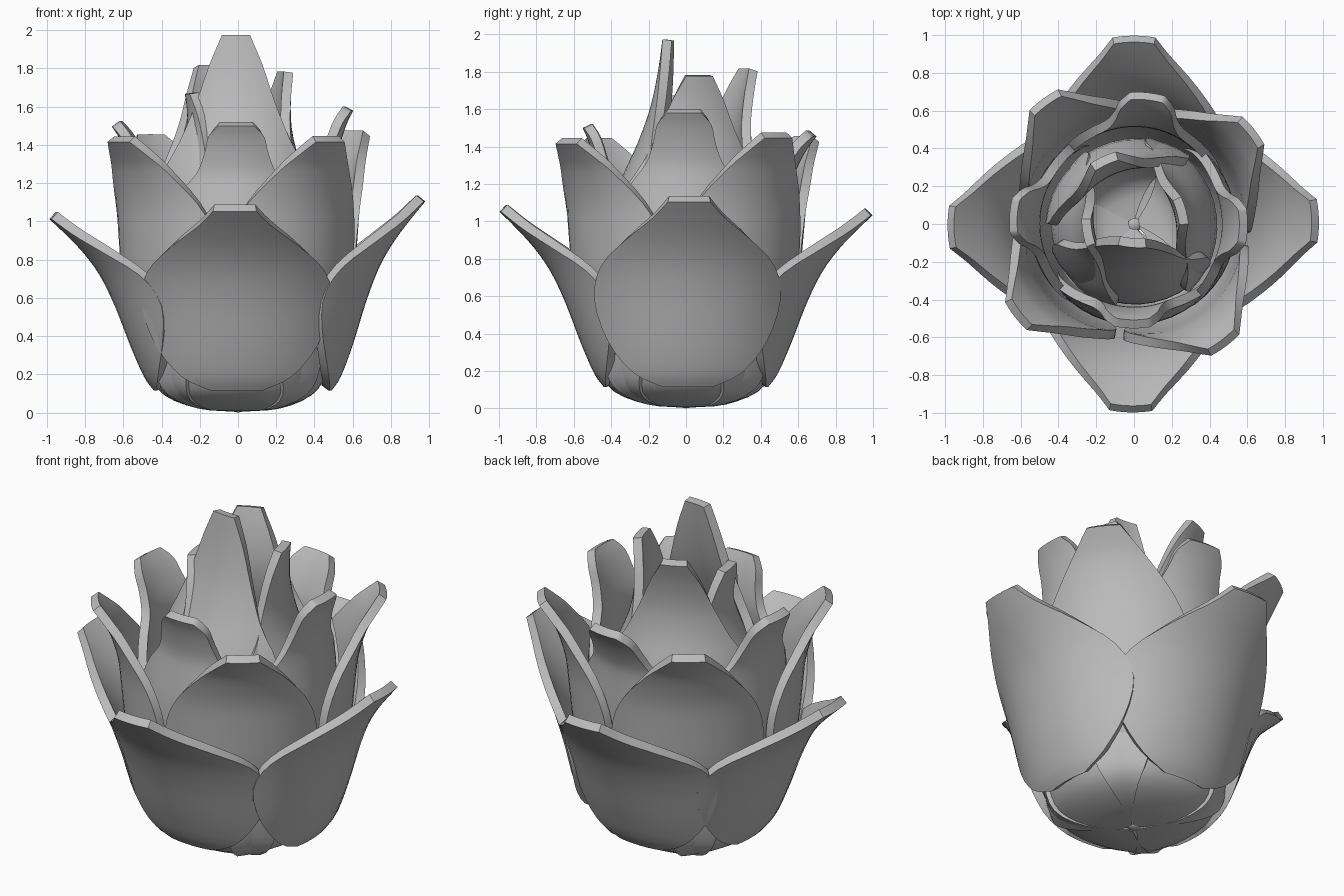
import bpy, bmesh, math
from mathutils import Vector

cube = bpy.data.objects.get("Cube")
if cube:
    bpy.data.objects.remove(cube)

grey = bpy.data.materials.new("petal_grey")
grey.use_nodes = True
colour = (0.5, 0.5, 0.5, 1)
grey.diffuse_color = colour
grey.node_tree.nodes["Principled BSDF"].inputs["Base Color"].default_value = colour


def finish(bm, name, thickness=0):
    bmesh.ops.recalc_face_normals(bm, faces=bm.faces)
    mesh = bpy.data.meshes.new(name)
    bm.to_mesh(mesh)
    bm.free()
    obj = bpy.data.objects.new(name, mesh)
    bpy.context.collection.objects.link(obj)
    mesh.materials.append(grey)
    bpy.ops.object.select_all(action='DESELECT')
    obj.select_set(True)
    bpy.context.view_layer.objects.active = obj
    if thickness:
        mod = obj.modifiers.new("thickness", 'SOLIDIFY')
        mod.thickness = thickness
        mod.offset = 0
        bpy.ops.object.modifier_apply(modifier=mod.name)
    bpy.ops.object.shade_smooth_by_angle(angle=math.radians(50))


def smooth_path(points, steps):
    """Catmull-Rom curve through the stations."""
    pts = [Vector(p) for p in points]
    pts = [2 * pts[0] - pts[1]] + pts + [2 * pts[-1] - pts[-2]]
    out = []
    for a, b, c, d in zip(pts, pts[1:], pts[2:], pts[3:]):
        for i in range(steps):
            t = i / steps
            out.append(b + (c - a) * t / 2 + (a - 2.5 * b + 2 * c - d / 2) * t * t
                       + (1.5 * (b - c) + (d - a) / 2) * t ** 3)
    return out + [pts[-2]]


def petal(name, stations, cup, azimuth, tip_r, tip_z, root_shift, columns=14):
    """Cupped petal from (radius, height, half width) stations, bent to its own tip."""
    path = smooth_path(stations, 3)
    low, (end_r, end_z, _) = path[0].y, path[-1]
    az = math.radians(azimuth)
    bm = bmesh.new()
    rows = []
    for r, z, w in path:
        k = max(0, (z - low) / (end_z - low))
        r += (tip_r - end_r) * k ** 3 + root_shift * (1 - k)
        z += (tip_z - end_z) * k ** 2
        half = math.asin(min(0.98, w / cup))
        row = []
        for j in range(columns + 1):
            u = 2 * j / columns - 1
            side = cup * math.sin(half * u)
            out = r - cup * (1 - math.cos(half * u))
            row.append(bm.verts.new((out * math.cos(az) - side * math.sin(az),
                                     out * math.sin(az) + side * math.cos(az), z)))
        rows.append(row)
    for lower, upper in zip(rows, rows[1:]):
        for j in range(columns):
            bm.faces.new((lower[j], lower[j + 1], upper[j + 1], upper[j]))
    finish(bm, name, 0.05)


# Stations: radius, height, half width from root to tip
outer = [(.42, .13, .13), (.47, .2, .28), (.54, .36, .41), (.62, .57, .48),
         (.7, .74, .45), (.79, .87, .33), (.89, .98, .19), (.97, 1.06, .11)]
middle = [(.4, .2, .1), (.48, .34, .22), (.55, .52, .33), (.59, .72, .39), (.61, .92, .39),
          (.63, 1.1, .33), (.68, 1.27, .22), (.73, 1.36, .15), (.78, 1.43, .09)]
# The inner whorl meets under the flower as a four-lobed bowl
inner = [(.03, .03, .02), (.2, .045, .2), (.37, .11, .35), (.44, .22, .41), (.48, .42, .42),
         (.51, .7, .41), (.51, .95, .38), (.49, 1.13, .29), (.48, 1.25, .2), (.5, 1.36, .16),
         (.53, 1.45, .14), (.56, 1.51, .09)]
heart = [(.03, .08, .02), (.2, .12, .17), (.31, .27, .29), (.38, .6, .37), (.4, .95, .4),
         (.33, 1.2, .38), (.24, 1.4, .28), (.17, 1.6, .2), (.13, 1.8, .135), (.11, 1.96, .07)]

# Each whorl: name, stations, cup radius, list of (azimuth, tip radius, tip height, root shift)
whorls = [
    ("outer_petal", outer, .62,
     [(1, .96, 1.12, .05), (90, .98, 1.05, 0), (181, .97, 1.03, 0), (269, .98, 1.07, 0)]),
    ("middle_petal", middle, .56,
     [(38, .79, 1.46, 0), (126, .8, 1.44, 0), (218, .78, 1.43, 0), (307, .79, 1.43, 0)]),
    ("inner_petal", inner, .5,
     [(-1, .58, 1.59, 0), (84, .68, 1.47, 0), (176, .64, 1.51, 0), (269, .53, 1.51, 0)]),
    ("heart_petal", heart, .46,
     [(15, .26, 1.78, 0), (115, .37, 1.81, 0), (190, .25, 1.67, 0), (265, .1, 1.97, 0)]),
]
for name, stations, cup, tips in whorls:
    for i, tip in enumerate(tips):
        petal(f"{name}_{i + 1}", stations, cup, *tip)

# Small stem knob under the flower
bm = bmesh.new()
bmesh.ops.create_uvsphere(bm, u_segments=16, v_segments=8, radius=0.045)
bmesh.ops.scale(bm, vec=(1, 1, 0.7), verts=bm.verts)
bmesh.ops.translate(bm, vec=(0, 0, 0.032), verts=bm.verts)
finish(bm, "stem_knob")
